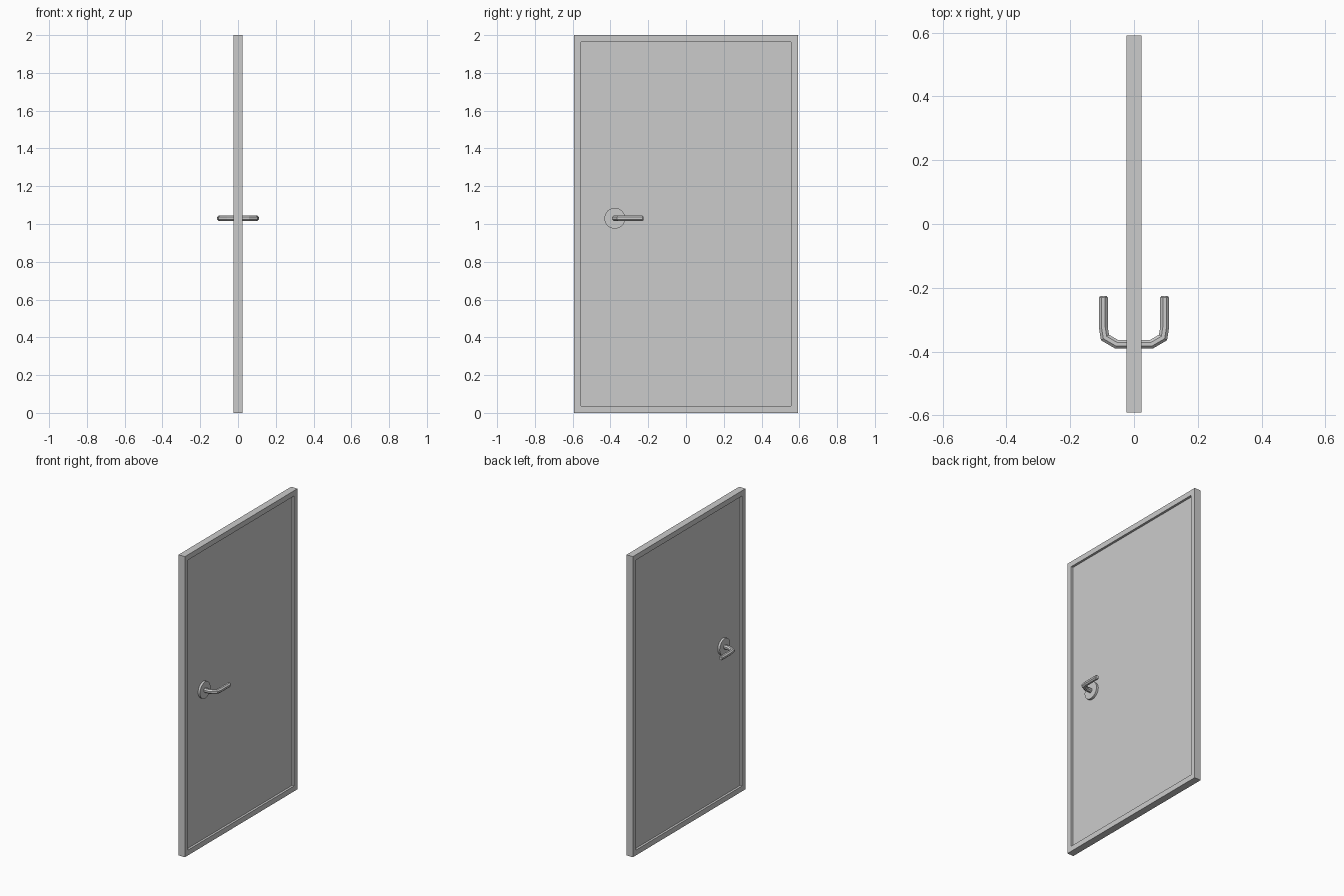
import bpy, bmesh, math
from mathutils import Vector, Matrix

if "Cube" in bpy.data.objects:
    bpy.data.objects.remove(bpy.data.objects["Cube"])

HY, HX, H = 0.592, 0.0235, 2.0     # half width, half thickness, height
RECESS = 0.015
HANDLE_Y, HANDLE_Z = -0.377, 1.03


def make_object(name, bm):
    bmesh.ops.recalc_face_normals(bm, faces=bm.faces)
    mesh = bpy.data.meshes.new(name)
    bm.to_mesh(mesh)
    bm.free()
    ob = bpy.data.objects.new(name, mesh)
    bpy.context.collection.objects.link(ob)
    return ob


def add_mirror(ob):
    mod = ob.modifiers.new("mirror", 'MIRROR')
    mod.use_axis = (True, False, False)


# Door slab with a recessed panel on both broad sides
bm = bmesh.new()
bmesh.ops.create_cube(bm, size=1)
bmesh.ops.scale(bm, vec=(2 * HX, 2 * HY, H), verts=bm.verts)
bmesh.ops.translate(bm, vec=(0, 0, H / 2), verts=bm.verts)
bm.normal_update()
panels = [f for f in bm.faces if abs(f.normal.x) > 0.9]
bmesh.ops.inset_individual(bm, faces=panels, thickness=0.05)
for f in panels:
    sign = 1 if f.calc_center_median().x > 0 else -1
    new = bmesh.ops.extrude_discrete_faces(bm, faces=[f])["faces"][0]
    bmesh.ops.translate(bm, vec=(-sign * RECESS, 0, 0), verts=new.verts)
make_object("door_panel", bm)

# Round plates behind the levers, sitting in the recess
bm = bmesh.new()
x0, x1 = HX - RECESS - 0.002, HX - 0.001
bmesh.ops.create_cone(
    bm, cap_ends=True, segments=32, radius1=0.055, radius2=0.055, depth=x1 - x0,
    matrix=Matrix.Translation(((x0 + x1) / 2, HANDLE_Y, HANDLE_Z))
    @ Matrix.Rotation(math.pi / 2, 4, 'Y'))
add_mirror(make_object("handle_plate", bm))

# Eight-sided bent lever swept along half a path, then mirrored
path = [(0, HANDLE_Y), (0.055, HANDLE_Y), (0.091, -0.356),
        (0.096, -0.325), (0.096, -0.231), (0.096, -0.226)]
radii = [0.015] * 5 + [0.011]
SIDES = 8
pts = [Vector(p) for p in path]
bm = bmesh.new()
rings = []
for i, p in enumerate(pts):
    a = (p - pts[i - 1]).normalized() if i else (pts[1] - p).normalized()
    b = (pts[i + 1] - p).normalized() if i < len(pts) - 1 else a
    t = (a + b).normalized()
    widen = 1 / t.dot(a)
    ring = []
    for k in range(SIDES):
        ang = math.tau * (k + 0.5) / SIDES
        u = radii[i] * math.cos(ang) * widen
        ring.append(bm.verts.new((p.x - t.y * u, p.y + t.x * u,
                                  HANDLE_Z + radii[i] * math.sin(ang))))
    rings.append(ring)
for r, s in zip(rings, rings[1:]):
    for k in range(SIDES):
        j = (k + 1) % SIDES
        bm.faces.new((r[k], r[j], s[j], s[k]))
bm.faces.new(rings[-1])
add_mirror(make_object("lever_handle", bm))
